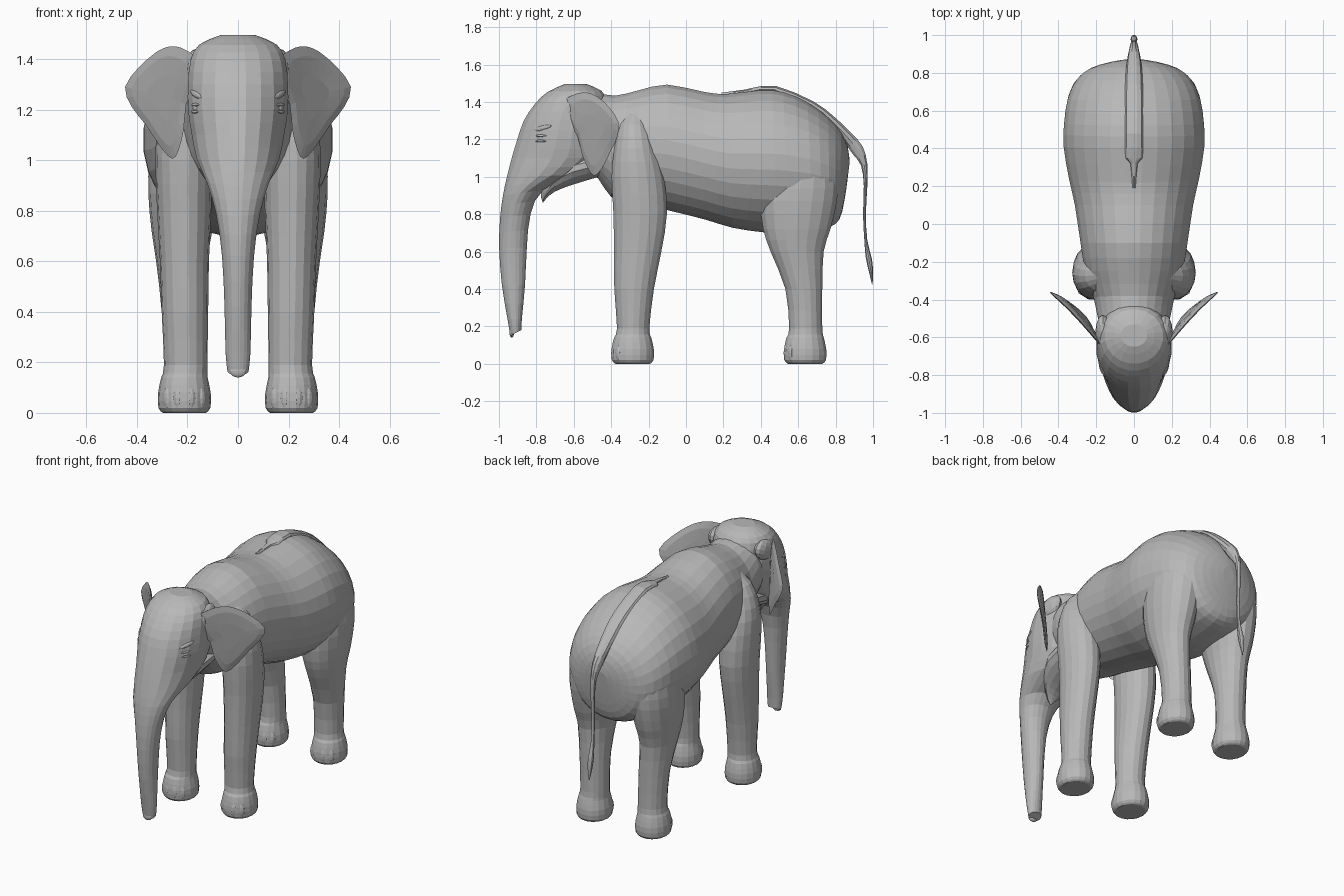
import bpy
import bmesh
from math import cos, sin, pi
from mathutils import Vector

default_cube = bpy.data.objects.get("Cube")
if default_cube:
    bpy.data.objects.remove(default_cube, do_unlink=True)


def make_material(name, value):
    mat = bpy.data.materials.new(name)
    mat.use_nodes = True
    colour = (value, value, value, 1)
    mat.diffuse_color = colour
    shader = mat.node_tree.nodes["Principled BSDF"]
    shader.inputs["Base Color"].default_value = colour
    shader.inputs["Roughness"].default_value = 0.8
    return mat


GREY = make_material("grey hide", 0.48)


def finish(name, bm):
    """Turn a bmesh into a flat shaded object with the hide material."""
    bmesh.ops.recalc_face_normals(bm, faces=bm.faces)
    mesh = bpy.data.meshes.new(name)
    bm.to_mesh(mesh)
    bm.free()
    mesh.materials.append(GREY)
    obj = bpy.data.objects.new(name, mesh)
    bpy.context.collection.objects.link(obj)
    return obj


def skin(name, rings):
    """Bridge closed rings of points and cap both ends."""
    bm = bmesh.new()
    loops = [[bm.verts.new(p) for p in ring] for ring in rings]
    for a, b in zip(loops, loops[1:]):
        count = len(a)
        for i in range(count):
            j = (i + 1) % count
            bm.faces.new((a[i], a[j], b[j], b[i]))
    bm.faces.new(loops[0])
    bm.faces.new(loops[-1])
    return finish(name, bm)


def smooth_stations(stations, steps):
    """Insert in-between stations along a Catmull-Rom curve."""
    pts = [Vector(s) for s in stations]
    result = []
    for i in range(len(pts) - 1):
        before, a = pts[max(i - 1, 0)], pts[i]
        b, after = pts[i + 1], pts[min(i + 2, len(pts) - 1)]
        for k in range(steps):
            t = k / steps
            result.append(a + (b - before) * (t / 2)
                          + (before * 2 - a * 5 + b * 4 - after) * (t * t / 2)
                          + (a * 3 - before - b * 3 + after) * (t ** 3 / 2))
    return result + [pts[-1]]


def loft(name, stations, sides=20, steps=2):
    """Each station is two opposite points (y, z, y, z), a half width
    and optionally the x of its centre; the section is an ellipse."""
    rings = []
    for s in smooth_stations(stations, steps):
        first, second = Vector((0, s[0], s[1])), Vector((0, s[2], s[3]))
        middle, half = (first + second) / 2, (first - second) / 2
        if len(s) > 5:
            middle.x = s[5]
        ring = []
        for i in range(sides):
            angle = 2 * pi * (i + 0.5) / sides
            ring.append(middle + half * cos(angle) + Vector((s[4] * sin(angle), 0, 0)))
        rings.append(ring)
    return skin(name, rings)


def lump(name, place, size, turn=(0, 0, 0)):
    """A small squashed ball."""
    bm = bmesh.new()
    bmesh.ops.create_uvsphere(bm, u_segments=12, v_segments=8, radius=1)
    obj = finish(name, bm)
    obj.location, obj.scale, obj.rotation_euler = place, size, turn
    return obj


# Barrel of the body from neck to rump: top point, bottom point, half width
loft("body", [
    (-.62, 1.42, -.6, 1.06, .16),
    (-.5, 1.45, -.47, .99, .195),
    (-.38, 1.435, -.4, .89, .215),
    (-.25, 1.465, -.25, .86, .26),
    (-.1, 1.495, -.1, .82, .285),
    (.1, 1.455, .1, .77, .315),
    (.22, 1.445, .25, .725, .345),
    (.4, 1.465, .42, .7, .375),
    (.52, 1.455, .55, .695, .372),
    (.65, 1.4, .68, .71, .352),
    (.76, 1.32, .77, .73, .305),
    (.83, 1.24, .82, .77, .23),
    (.865, 1.16, .845, .86, .13),
    (.875, 1.08, .862, .97, .04),
], sides=28)

# Head running down into the trunk: front point, back point, half width
loft("head_and_trunk", [
    (-.65, 1.495, -.53, 1.495, .07),
    (-.74, 1.455, -.45, 1.46, .155),
    (-.81, 1.39, -.42, 1.4, .19),
    (-.87, 1.3, -.4, 1.3, .2),
    (-.905, 1.2, -.4, 1.2, .2),
    (-.935, 1.1, -.42, 1.1, .185),
    (-.96, 1, -.55, 1.01, .165),
    (-.98, .9, -.76, .93, .125),
    (-.995, .78, -.83, .8, .088),
    (-1, .62, -.85, .62, .064),
    (-.985, .42, -.86, .42, .054),
    (-.955, .24, -.877, .24, .05),
    (-.94, .15, -.88, .18, .042),
])
lump("trunk_tip", (0, -.932, .165), (.032, .012, .025))

# Lower jaw with a pointed lip
loft("jaw", [
    (-.46, 1.15, -.46, 1, .17),
    (-.6, 1.13, -.61, .955, .16),
    (-.7, 1.05, -.7, .92, .11),
    (-.77, .95, -.745, .885, .045),
    (-.775, .89, -.765, .86, .01),
], sides=16)

# Raised spine that continues into the hanging, tufted tail
loft("spine_and_tail", [
    (.19, 1.45, .19, 1.43, .008),
    (.32, 1.468, .32, 1.435, .02),
    (.35, 1.475, .35, 1.44, .045),
    (.48, 1.487, .46, 1.445, .048),
    (.68, 1.405, .66, 1.365, .048),
    (.79, 1.325, .765, 1.275, .045),
    (.88, 1.24, .84, 1.19, .038),
    (.945, 1.165, .89, 1.12, .027),
    (.97, 1.07, .935, 1.06, .019),
    (.97, .95, .95, .95, .014),
    (.962, .8, .946, .8, .012),
    (.97, .66, .953, .66, .011),
    (.995, .56, .96, .57, .018),
    (1, .49, .978, .49, .014),
    (.998, .425, .994, .425, .003),
], sides=10)


def leg(name, side, foot_y, upper):
    """Flared foot with toes below a column given as (z, front, back, x, half width)."""
    stations = []
    for z, r in ((0, .085), (.02, .103), (.08, .104), (.14, .092)):
        stations.append((foot_y - r * 1.1, z, foot_y + r * 1.1, z, r, side * .212))
    for z, front, back, x, width in upper:
        stations.append((front, z, back, z, width, side * x))
    loft(name, stations, sides=18)
    for i in range(4):
        turn = (i - 1.5) * .5
        toe = (side * .212 + .088 * sin(turn), foot_y - .098 * cos(turn), .058)
        lump(f"{name}_toe_{i + 1}", toe, (.024, .02, .05))


FRONT_LEG = [
    (.19, -.37, -.195, .207, .086),
    (.4, -.385, -.17, .21, .092),
    (.6, -.387, -.13, .212, .097),
    (.8, -.39, -.1, .213, .107),
    (1, -.4, -.115, .214, .113),
    (1.15, -.385, -.155, .2, .115),
    (1.28, -.36, -.19, .16, .1),
    (1.37, -.31, -.22, .1, .06),
]
HIND_LEG = [
    (.19, .55, .73, .207, .086),
    (.4, .53, .73, .213, .089),
    (.6, .45, .738, .222, .102),
    (.72, .41, .775, .222, .12),
    (.87, .395, .81, .215, .14),
    (1, .42, .815, .2, .15),
    (1.12, .47, .79, .17, .15),
    (1.22, .54, .72, .13, .11),
]

# Ear outline as seen from the front (x, z)
EAR = [(.18, 1.42), (.225, 1.445), (.27, 1.45), (.32, 1.43), (.39, 1.37),
       (.447, 1.29), (.42, 1.21), (.365, 1.14), (.305, 1.05), (.26, 1.005),
       (.235, 1.04), (.215, 1.12), (.205, 1.22), (.17, 1.32)]


def ear(name, side):
    """Thin lens-shaped flap curving back from the head."""
    outline = smooth_stations(EAR + EAR[:1], 2)[:-1]
    rings = []
    for scale, depth in ((.4, .012), (.8, .009), (1, 0), (.8, -.009), (.4, -.012)):
        ring = []
        for x, z in outline:
            x, z = .29 + (x - .29) * scale, 1.26 + (z - 1.26) * scale
            out = x - .2
            y = -.615 + out * 1.3 - out * out * 1.4 + (1.45 - z) * .12
            ring.append((side * (x + depth * .7), y - depth * .7, z))
        rings.append(ring)
    skin(name, rings)


# Mirrored parts
for side, label in ((1, "left"), (-1, "right")):
    leg(f"front_leg_{label}", side, -.285, FRONT_LEG)
    leg(f"hind_leg_{label}", side, .637, HIND_LEG)
    ear(f"ear_{label}", side)
    lump(f"ear_root_{label}", (side * .165, -.575, 1.37), (.04, .1, .065), (.4, 0, 0))
    # Eye with lids and a brow fold, lying along the cheek
    along = side * -.45
    lump(f"eye_{label}", (side * .166, -.775, 1.205), (.012, .02, .013), (0, 0, along))
    for lid, z in (("upper", 1.219), ("lower", 1.191)):
        lump(f"{lid}_eyelid_{label}", (side * .167, -.775, z), (.011, .034, .007), (0, 0, along))
    lump(f"brow_{label}", (side * .163, -.765, 1.26), (.014, .055, .014), (.25, 0, along))
